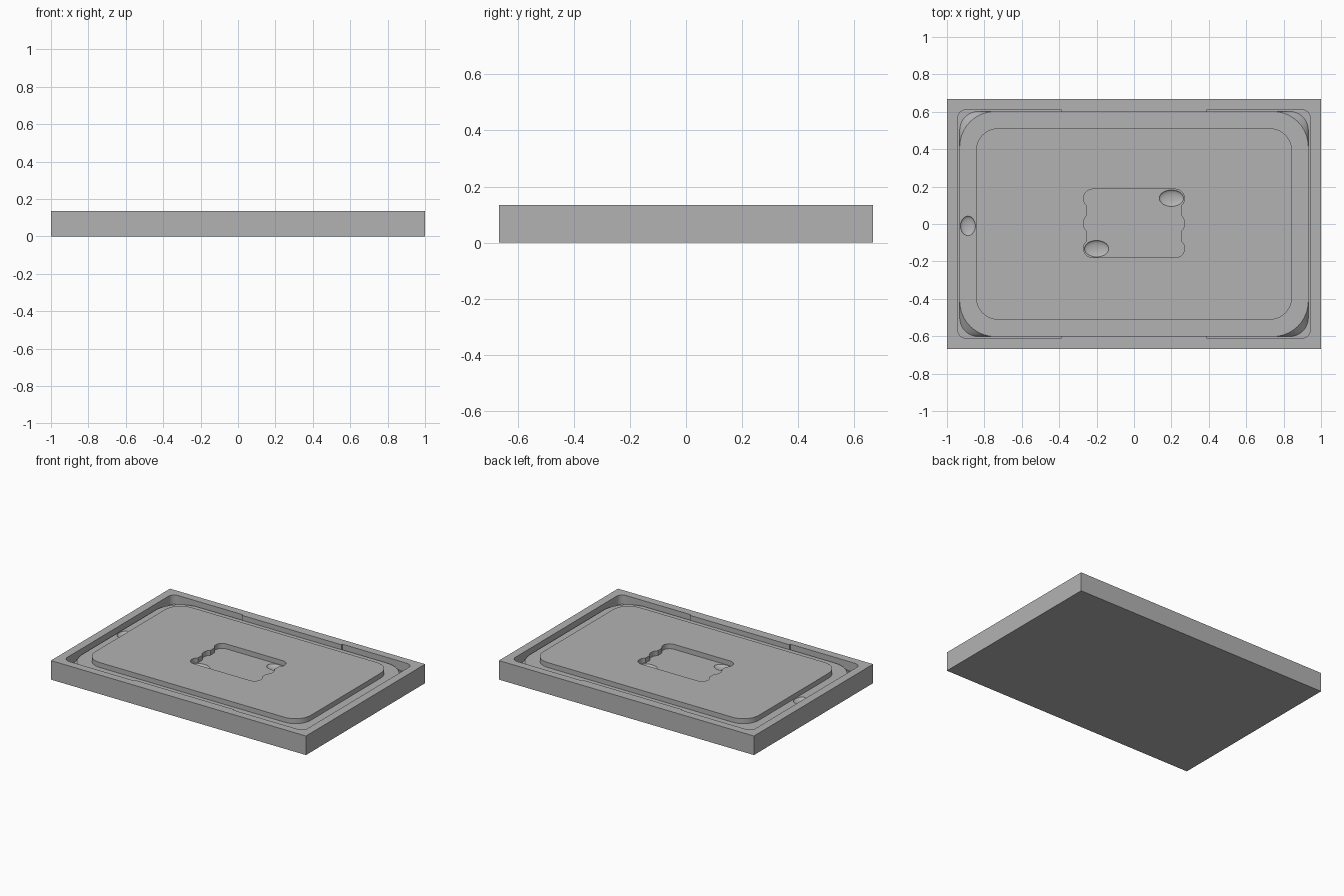
import bpy, bmesh, math

cube = bpy.data.objects.get("Cube")
if cube:
    bpy.data.objects.remove(cube, do_unlink=True)

TOP = 0.135
FLOOR = TOP - 0.035
DEEP = TOP - 0.065

grey = bpy.data.materials.new("plain grey")
grey.use_nodes = True
grey.diffuse_color = (0.45, 0.45, 0.45, 1)
grey.node_tree.nodes["Principled BSDF"].inputs["Base Color"].default_value = (0.45, 0.45, 0.45, 1)


def rounded(hx, hy, r, n=10):
    """Outline of a rounded rectangle, counter-clockwise."""
    pts = []
    for q, (sx, sy) in enumerate(((1, 1), (-1, 1), (-1, -1), (1, -1))):
        for i in range(n + 1):
            a = math.pi / 2 * (q + i / n)
            pts.append((sx * (hx - r) + r * math.cos(a), sy * (hy - r) + r * math.sin(a)))
    return pts


def loft(name, low, z0, high, z1):
    """Closed solid between two matching outlines."""
    bm = bmesh.new()
    a = [bm.verts.new((x, y, z0)) for x, y in low]
    b = [bm.verts.new((x, y, z1)) for x, y in high]
    bm.faces.new(a[::-1])
    bm.faces.new(b)
    for i in range(len(a)):
        j = (i + 1) % len(a)
        bm.faces.new((a[i], a[j], b[j], b[i]))
    return finish(name, bm)


def finish(name, bm):
    bmesh.ops.triangulate(bm, faces=[f for f in bm.faces if len(f.verts) == 4])
    bmesh.ops.recalc_face_normals(bm, faces=bm.faces)
    mesh = bpy.data.meshes.new(name)
    bm.to_mesh(mesh)
    bm.free()
    mesh.materials.append(grey)
    obj = bpy.data.objects.new(name, mesh)
    bpy.context.collection.objects.link(obj)
    return obj


def box(name, x, y, z0, z1, cx=0, cy=0):
    pts = [(cx + sx * x, cy + sy * y) for sx, sy in ((1, 1), (-1, 1), (-1, -1), (1, -1))]
    return loft(name, pts, z0, pts, z1)


def hollow(name, x, y, z, rx, ry, rz):
    """Ellipsoid used to press a shallow finger hollow."""
    bm = bmesh.new()
    bmesh.ops.create_uvsphere(bm, u_segments=32, v_segments=16, radius=1)
    for v in bm.verts:
        v.co = (x + rx * v.co.x, y + ry * v.co.y, z + rz * v.co.z)
    return finish(name, bm)


def cut(target, cutter):
    mod = target.modifiers.new("cut", "BOOLEAN")
    mod.operation = "DIFFERENCE"
    mod.solver = "EXACT"
    mod.object = cutter
    bpy.context.view_layer.objects.active = target
    bpy.ops.object.modifier_apply(modifier=mod.name)
    bpy.data.objects.remove(cutter, do_unlink=True)


# Trough around the raised panel, with deeper corners and side grooves
outer = rounded(0.942, 0.611, 0.045)
trough = loft("trough_cutter", outer, DEEP, outer, TOP + 0.05)
for side in (1, -1):
    cut(trough, box("wall_fill", 0.39, 0.05, 0, 0.3, cy=side * 0.65))

# Ledge whose rounded corners slope down and outward
cut(trough, loft("ledge_fill", rounded(0.932, 0.602, 0.07), DEEP - 0.01,
                 rounded(0.932, 0.602, 0.19), FLOOR))
panel = rounded(0.845, 0.512, 0.12)
cut(trough, loft("panel_fill", panel, 0, panel, 0.3))

# Solid block
tray = box("tray_block", 1, 0.667, 0, TOP)
cut(tray, trough)


# Central pocket with scalloped ends
def pocket_half_width(y):
    w = 0.25 if abs(y) < 0.133 else 0
    for cy, cx, r in ((0.133, 0.22, 0.05), (0, 0.21, 0.06), (-0.133, 0.22, 0.05)):
        if abs(y - cy) <= r:
            w = max(w, cx + math.sqrt(r * r - (y - cy) ** 2))
    return w


steps = 64
ys = [-0.183 * math.cos(math.pi * i / steps) for i in range(steps + 1)]
right_edge = [(pocket_half_width(y), y + 0.003) for y in ys]
outline = right_edge + [(-x, y) for x, y in reversed(right_edge)]
cut(tray, loft("pocket_cutter", outline, FLOOR, outline, TOP + 0.05))

# Finger hollows in the pocket and at the left end of the trough
for s in (1, -1):
    cut(tray, hollow("pocket_hollow", s * 0.2, 0.003 + s * 0.135, FLOOR, 0.065, 0.044, 0.015))
cut(tray, hollow("trough_hollow", -0.888, -0.01, FLOOR, 0.04, 0.052, 0.015))

# Shading: smooth curves, sharp edges
bpy.ops.object.select_all(action="DESELECT")
tray.select_set(True)
bpy.context.view_layer.objects.active = tray
bpy.ops.object.shade_smooth_by_angle(angle=math.radians(30))
